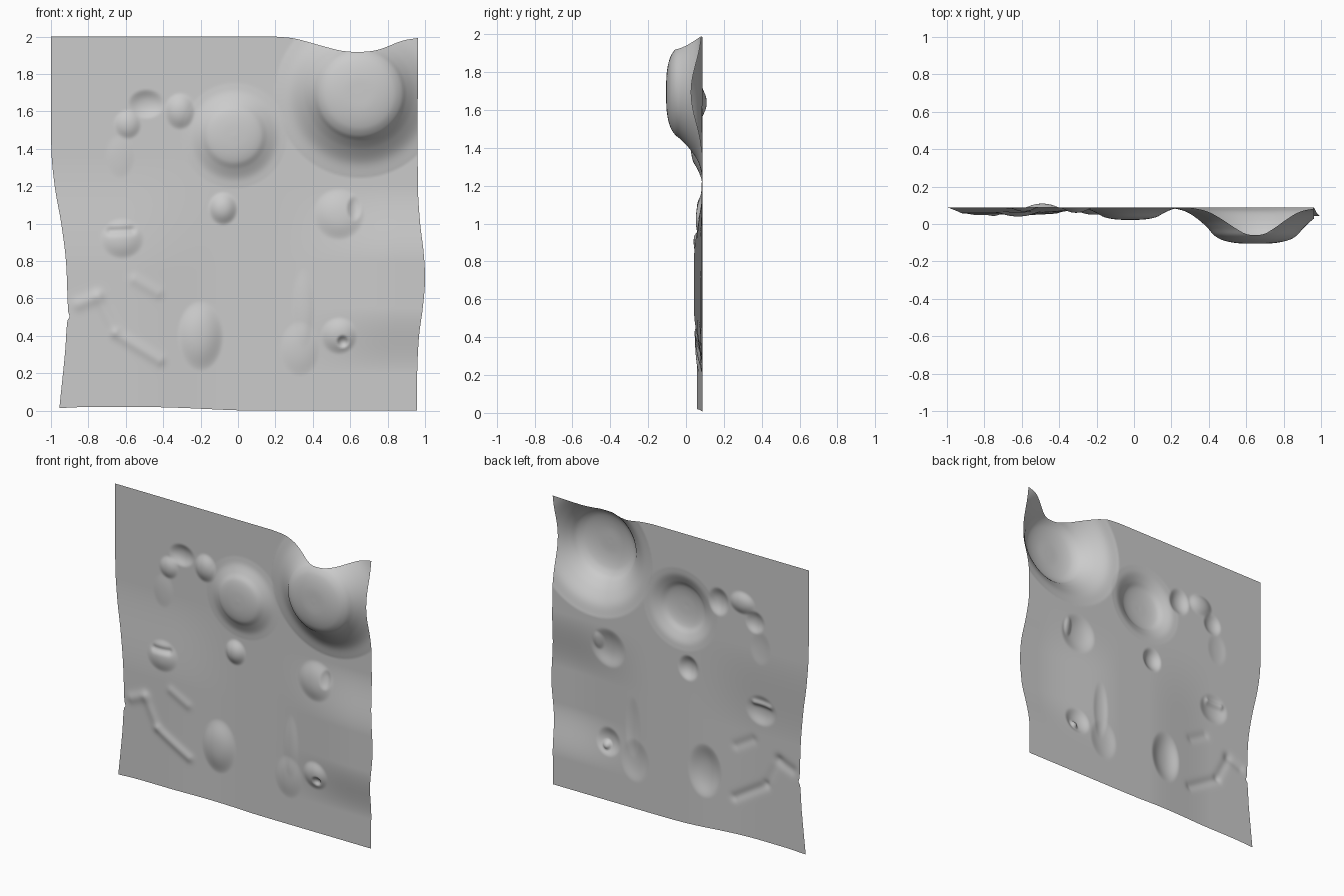
import bpy, bmesh, math

if "Cube" in bpy.data.objects:
    bpy.data.objects.remove(bpy.data.objects["Cube"])

N = 220
BASE_Y = 0.087


def curve(pts, t):
    """Smooth interpolation through (t, value) points."""
    if t <= pts[0][0]:
        return pts[0][1]
    for i in range(len(pts) - 1):
        (a, u), (b, v) = pts[i], pts[i + 1]
        if t <= b:
            p = pts[max(i - 1, 0)]
            q = pts[min(i + 2, len(pts) - 1)]
            m0 = (v - p[1]) / (b - p[0]) * (b - a)
            m1 = (q[1] - u) / (q[0] - a) * (b - a)
            s = (t - a) / (b - a)
            return ((2*s**3 - 3*s**2 + 1) * u + (s**3 - 2*s**2 + s) * m0
                    + (3*s**2 - 2*s**3) * v + (s**3 - s**2) * m1)
    return pts[-1][1]


def smooth(a, b, t):
    s = min(max((t - a) / (b - a), 0), 1)
    return s * s * (3 - 2 * s)


def ridge(x, z, a, b, width, amp):
    """Raised or sunken crease along a segment."""
    dx, dz = b[0] - a[0], b[1] - a[1]
    t = min(max(((x - a[0]) * dx + (z - a[1]) * dz) / (dx * dx + dz * dz), 0), 1)
    d = math.hypot(x - a[0] - t * dx, z - a[1] - t * dz)
    return amp * math.exp(-(d / width) ** 2)


# Sheet outline: side edges by height, top and bottom edges by x
LEFT = [(0, -.955), (.3, -.925), (.48, -.912), (.5, -.9), (.53, -.908), (.8, -.92),
        (1, -.945), (1.2, -.98), (1.4, -.998), (2, -1)]
RIGHT = [(0, .957), (.2, .958), (.4, .968), (.55, .988), (.7, 1), (.85, .992),
         (1, .974), (1.2, .962), (2, .962)]
TOP = [(.2, 2), (.3, 1.99), (.45, 1.95), (.55, 1.925), (.65, 1.918), (.75, 1.93), (.88, 1.978), (.96, 1.992)]
BOTTOM = [(-.95, .014), (-.8, .02), (-.4, .018), (0, .002), (.2, 0)]

# Radial profiles: radius, depth
BIG = [(0, .192), (.1, .189), (.18, .172), (.225, .145), (.25, .115), (.3, .068), (.37, .022), (.45, 0)]
ROUND = [(0, .066), (.08, .062), (.14, .05), (.18, .028), (.23, .007), (.28, 0)]

# Small domes: x, z, radius x, radius z, amount
DOMES = [(-.31, 1.6, .085, .1, .027), (-.59, 1.53, .075, .08, .02), (-.49, 1.64, .1, .08, -.022),
         (-.63, 1.36, .08, .12, .006), (-.08, 1.08, .08, .09, .03), (.54, 1.05, .14, .14, .026),
         (.62, 1.08, .04, .07, -.014), (-.62, .92, .12, .11, .022), (-.2, .4, .125, .19, .031),
         (.54, .4, .1, .1, .024), (.56, .37, .035, .035, -.022), (.33, .33, .11, .15, .013),
         (.35, .55, .06, .22, .008)]
CREASES = [((-.68, .96), (-.57, .965), .02, -.014), ((-.65, .41), (-.42, .27), .03, .009),
           ((-.85, .57), (-.75, .61), .035, .008), ((-.75, .61), (-.66, .43), .03, .006),
           ((-.55, .7), (-.43, .63), .03, .006)]


def depth(x, z):
    h = curve(BIG, math.hypot(x - .65, z - 1.695))
    h += curve(ROUND, math.hypot(x + .02, z - 1.47))
    for cx, cz, rx, rz, amp in DOMES:
        r2 = ((x - cx) / rx) ** 2 + ((z - cz) / rz) ** 2
        if r2 < 1:
            h += amp * (1 - r2) ** 2 * (1 + r2)
    for c in CREASES:
        h += ridge(x, z, *c)
    # Broad swells at the lower left and right edge
    h += .03 * smooth(-.05, -.6, x) * smooth(1.35, .75, z)
    h += .045 * smooth(.2, .85, x) * smooth(.2, .55, z) * smooth(1.2, .8, z)
    return h


bm = bmesh.new()
rows = []
for j in range(N + 1):
    v = j / N
    row = []
    for i in range(N + 1):
        u = i / N
        z = 2 * v
        x0, x1 = curve(LEFT, z), curve(RIGHT, z)
        x = x0 + (x1 - x0) * u
        z += (curve(TOP, x) - 2) * smooth(.65, 1, v) + curve(BOTTOM, x) * smooth(.3, 0, v)
        row.append(bm.verts.new((x, BASE_Y - depth(x, z), z)))
    rows.append(row)
for j in range(N):
    for i in range(N):
        f = bm.faces.new((rows[j][i], rows[j][i+1], rows[j+1][i+1], rows[j+1][i]))
        f.smooth = True

me = bpy.data.meshes.new("relief_sheet")
bm.to_mesh(me)
bm.free()
bpy.context.collection.objects.link(bpy.data.objects.new("relief_sheet", me))
